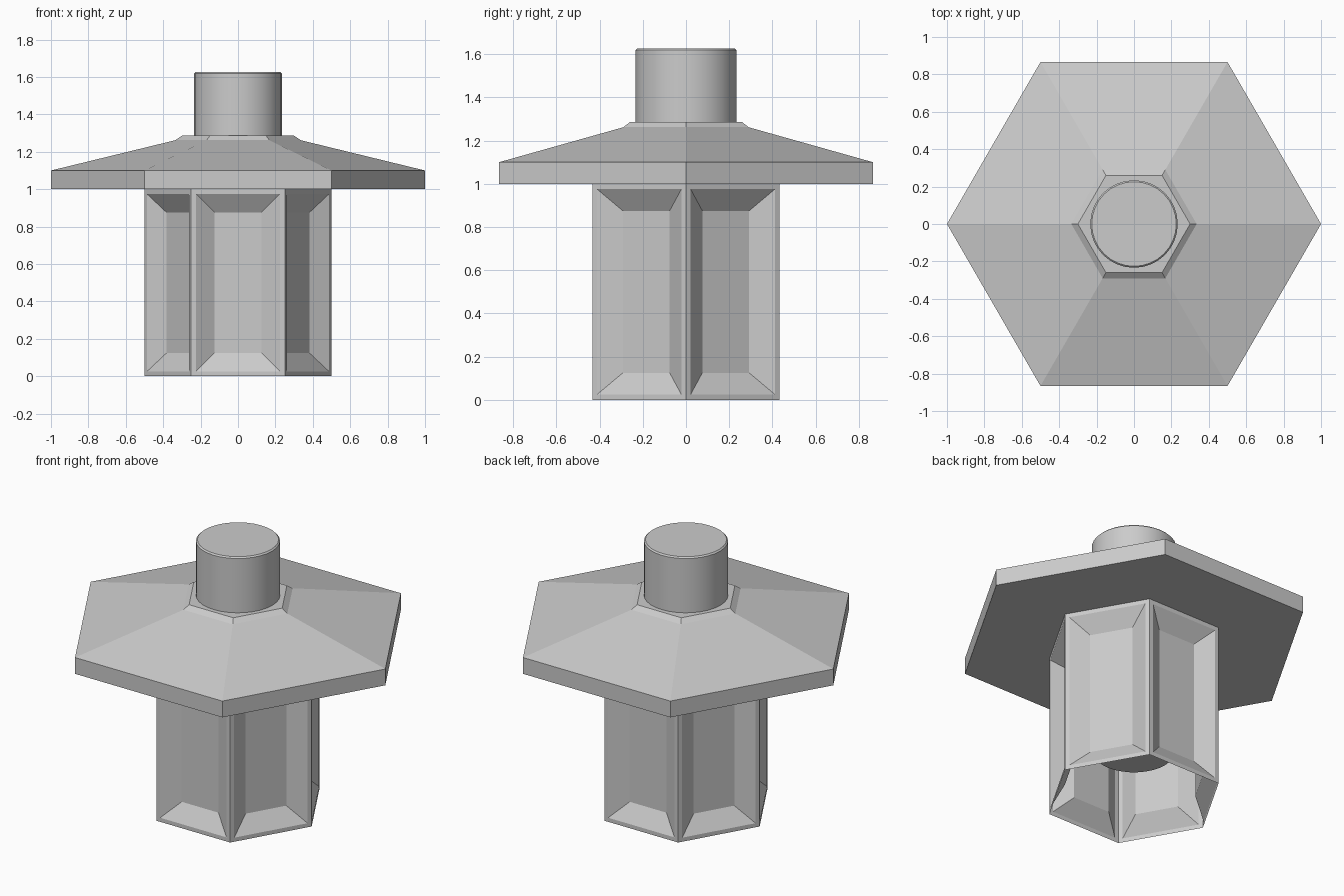
import bpy, bmesh
from math import cos, sin, pi, radians

if "Cube" in bpy.data.objects:
    bpy.data.objects.remove(bpy.data.objects["Cube"])


def lathe(name, profile, sides, caps=True, smooth=False, panels=None):
    """Stack rings of (radius, z) from bottom to top into a solid."""
    bm = bmesh.new()
    rings = [[bm.verts.new((r * cos(2 * pi * i / sides), r * sin(2 * pi * i / sides), z))
              for i in range(sides)] for r, z in profile]
    walls = []
    for low, high in zip(rings, rings[1:]):
        for i in range(sides):
            j = (i + 1) % sides
            walls.append(bm.faces.new((low[i], low[j], high[j], high[i])))
    if caps:
        bm.faces.new(rings[0][::-1])
        bm.faces.new(rings[-1])
    bm.normal_update()
    # Optional insets turn each wall into a framed, recessed panel
    for thickness, depth in panels or []:
        bmesh.ops.inset_individual(bm, faces=walls, thickness=thickness,
                                   depth=depth, use_even_offset=True)
    mesh = bpy.data.meshes.new(name)
    bm.to_mesh(mesh)
    bm.free()
    obj = bpy.data.objects.new(name, mesh)
    bpy.context.collection.objects.link(obj)
    if smooth:
        bpy.ops.object.select_all(action='DESELECT')
        obj.select_set(True)
        bpy.context.view_layer.objects.active = obj
        bpy.ops.object.shade_smooth_by_angle(angle=radians(30))
    return obj


# Open hexagonal body with a recessed panel on each side
lathe("lantern_body", [(0.5, 0), (0.5, 1.0)], 6, caps=False,
      panels=[(0.025, 0), (0.1, -0.065)])

# Wide hexagonal roof with a small bevelled crown
lathe("roof", [(1.0, 1.0), (1.0, 1.1), (0.335, 1.262), (0.3, 1.286)], 6)

# Round core running from inside the body up through the roof
R, B, T, C = 0.234, 0.3, 1.627, 0.008
lathe("core_cylinder", [(R - C, B), (R, B + C), (R, T - C), (R - C, T)], 32, smooth=True)
